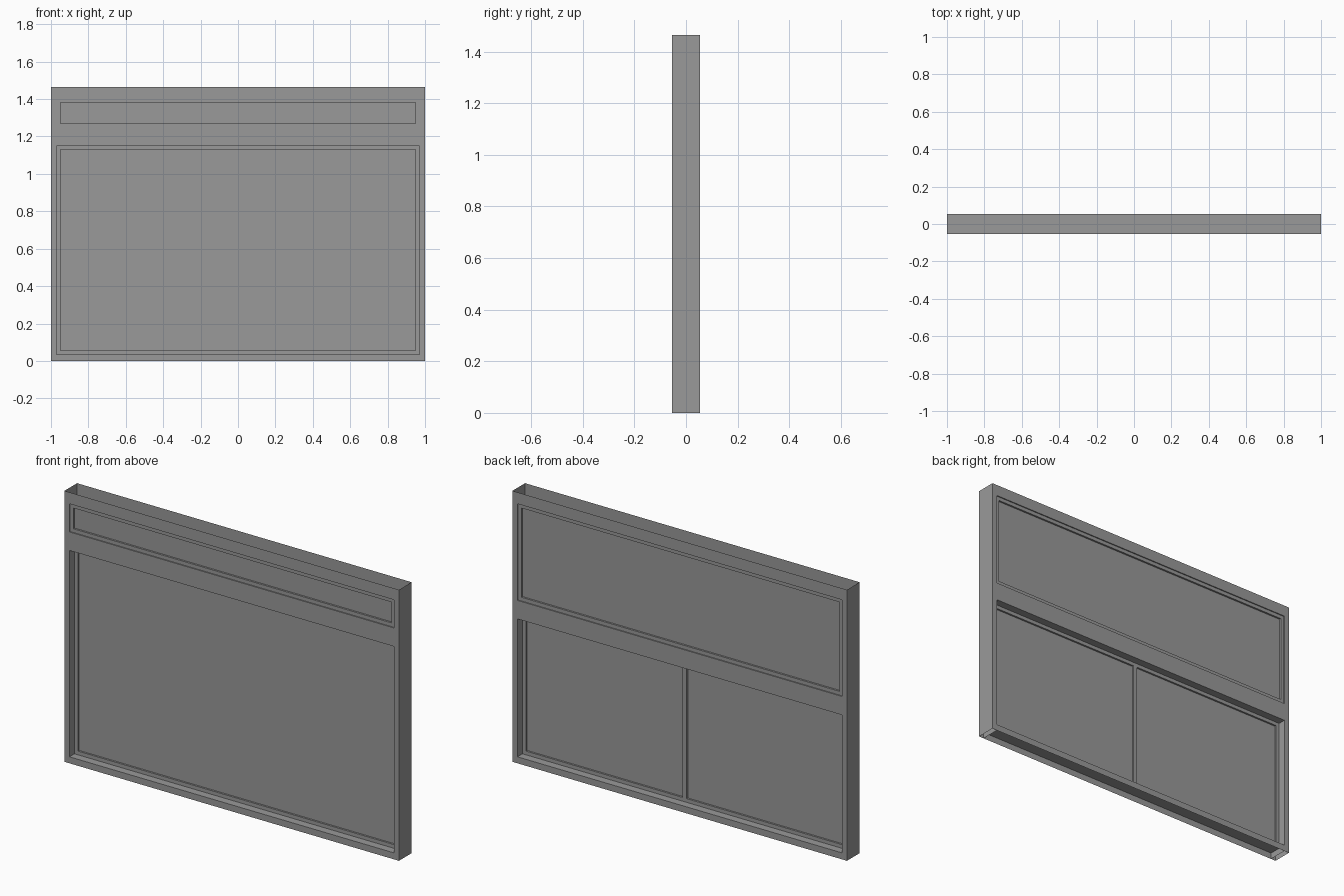
import bpy, bmesh
from mathutils import Vector

if "Cube" in bpy.data.objects:
    bpy.data.objects.remove(bpy.data.objects["Cube"])

D = 0.054          # half depth of the wall unit
W = 0.97           # half width of the openings
TOP, HEAD, SILL = 1.464, 1.402, 0.035
BEAD, STEP = 0.02, 0.01

# dark grey paint shared by all parts
paint = bpy.data.materials.new("dark_grey")
paint.diffuse_color = (0.32, 0.32, 0.32, 1)
paint.use_nodes = True
paint.node_tree.nodes["Principled BSDF"].inputs["Base Color"].default_value = paint.diffuse_color


def add_box(bm, lo, hi, open_sides=()):
    """Box between two corners, leaving out the faces named like '+z'."""
    lo, hi = [Vector(map(f, lo, hi)) for f in (min, max)]
    new = bmesh.ops.create_cube(bm, size=1)["verts"]
    for v in new:
        v.co = (lo + hi) / 2 + v.co * (hi - lo)
    faces = {f for v in new for f in v.link_faces}
    gone = []
    for f in faces:
        f.normal_update()
        axis = max(range(3), key=lambda i: abs(f.normal[i]))
        if ("+" if f.normal[axis] > 0 else "-") + "xyz"[axis] in open_sides:
            gone.append(f)
    bmesh.ops.delete(bm, geom=gone, context="FACES")


def finish(name, bm):
    mesh = bpy.data.meshes.new(name)
    bm.to_mesh(mesh)
    bm.free()
    mesh.materials.append(paint)
    obj = bpy.data.objects.new(name, mesh)
    bpy.context.collection.objects.link(obj)
    return obj


def box(name, lo, hi, open_sides=()):
    bm = bmesh.new()
    add_box(bm, lo, hi, open_sides)
    return finish(name, bm)


def sash(name, side, recess, z0, z1, panes=1):
    """Bead frame with flat panes; side is -1 for front, 1 for back."""
    y0 = side * (D - recess)
    y1 = y0 - side * STEP
    bm = bmesh.new()
    for a, b in ((z0, z0 + BEAD), (z1 - BEAD, z1)):
        add_box(bm, (-W, y0, a), (W, y1, b), ("+x", "-x"))
    bars = [(-W, -W + BEAD), (W - BEAD, W)]
    bars += [(-W + 2 * W * i / panes - 0.012, -W + 2 * W * i / panes + 0.012)
             for i in range(1, panes)]
    for a, b in bars:
        add_box(bm, (a, y0, z0 + BEAD), (b, y1, z1 - BEAD), ("+z", "-z"))
    # flat pane sheet behind the beads
    pane = [bm.verts.new((x, y1, z)) for x, z in
            ((-W, z0), (W, z0), (W, z1), (-W, z1))]
    if side > 0:
        pane.reverse()
    bm.faces.new(pane)
    finish(name, bm)


# outer frame: hollow posts, open-bottomed sill and open-topped header
for label, s in (("left", -1), ("right", 1)):
    box(label + "_jamb", (s * W, -D, 0), (s, D, HEAD), ("+z", "-z"))
box("sill", (-W, -D, 0), (W, D, SILL), ("-z", "+x", "-x"))
box("header", (-1, -D, HEAD), (1, D, TOP), ("+z",))

# each side has its own rail height and panes
for label, s, rail, panes in (("front", -1, (1.15, 1.25), 1),
                              ("back", 1, (0.78, 0.88), 2)):
    inner = "+y" if s < 0 else "-y"
    box(label + "_rail", (-W, s * D, rail[0]), (W, s * 0.011, rail[1]),
        (inner, "+x", "-x"))
    sash(label + "_upper_panel", s, 0.006, rail[1], HEAD)
    sash(label + "_lower_panel", s, 0.043, SILL, rail[0], panes)
